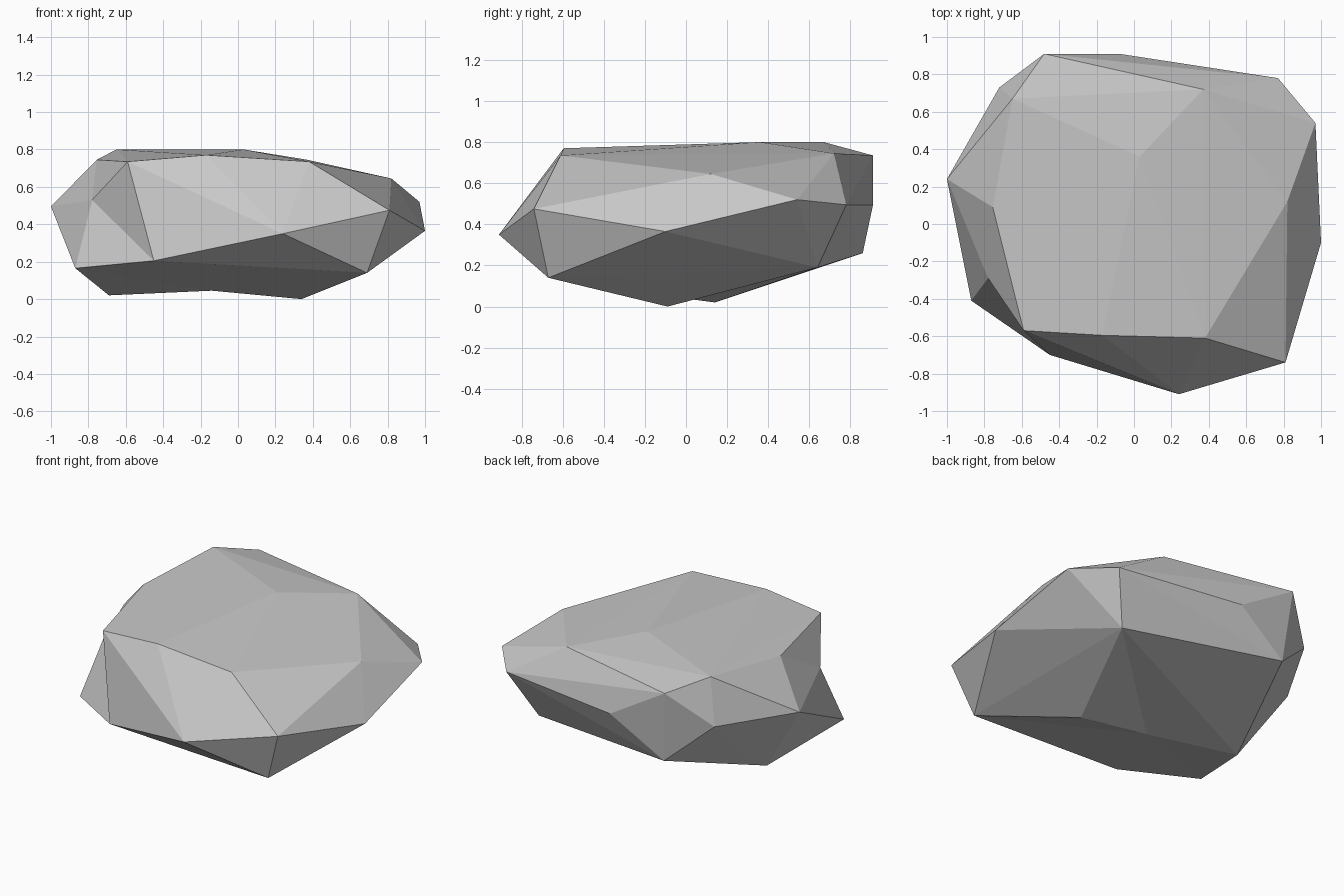
import bpy
import bmesh
from mathutils import Vector

default_cube = bpy.data.objects.get("Cube")
if default_cube:
    bpy.data.objects.remove(default_cube, do_unlink=True)


def make_material(name, colour):
    material = bpy.data.materials.new(name)
    material.use_nodes = True
    material.diffuse_color = colour
    shader = material.node_tree.nodes["Principled BSDF"]
    shader.inputs["Base Color"].default_value = colour
    shader.inputs["Roughness"].default_value = 0.9
    return material


def build_boulder(name, corner_rings, dents, material):
    """Wrap a faceted skin round the corners, then press in the dents."""
    bm = bmesh.new()
    for ring in corner_rings:
        for corner in ring:
            bm.verts.new(corner)
    # Dents start outside the skin so that they join it, and are moved after
    dent_verts = [(bm.verts.new(raised), final) for raised, final in dents]

    bmesh.ops.convex_hull(bm, input=list(bm.verts), use_existing_faces=False)
    for vert, final in dent_verts:
        vert.co = Vector(final)

    loose = [v for v in bm.verts if not v.link_faces]
    bmesh.ops.delete(bm, geom=loose, context="VERTS")
    bmesh.ops.recalc_face_normals(bm, faces=list(bm.faces))
    for face in bm.faces:
        face.smooth = False

    mesh = bpy.data.meshes.new(name)
    bm.to_mesh(mesh)
    bm.free()
    mesh.materials.append(material)
    boulder = bpy.data.objects.new(name, mesh)
    bpy.context.collection.objects.link(boulder)
    return boulder


# Corners of the nearly level top
crown = [
    (-0.65, 0.67, 0.80), (-0.48, 0.91, 0.735), (0.37, 0.72, 0.745),
    (0.03, 0.36, 0.80), (0.82, 0.12, 0.645), (0.38, -0.61, 0.735),
    (-0.17, -0.595, 0.77), (-0.59, -0.57, 0.735), (-0.755, 0.09, 0.745),
]

# Corners round the widest part
girdle = [
    (-1.0, 0.24, 0.495), (-0.72, 0.73, 0.51), (-0.08, 0.91, 0.495),
    (0.77, 0.78, 0.495), (0.97, 0.54, 0.52), (1.0, -0.10, 0.365),
    (0.81, -0.74, 0.475), (0.24, -0.91, 0.35),
]

# Corners of the underside
base = [
    (-0.45, -0.70, 0.205), (-0.87, -0.41, 0.165), (0.69, -0.67, 0.14),
    (0.34, -0.09, 0.0), (-0.69, 0.14, 0.02), (-0.44, 0.86, 0.26),
    (0.63, 0.64, 0.19),
]

# Hollows in the side and underside: raised start, final place
hollows = [
    ((-0.92, -0.42, 0.56), (-0.78, -0.29, 0.53)),
    ((-0.14, -0.05, -0.03), (-0.14, -0.05, 0.045)),
]

stone_grey = make_material("stone grey", (0.58, 0.58, 0.58, 1.0))
build_boulder("boulder", (crown, girdle, base), hollows, stone_grey)
